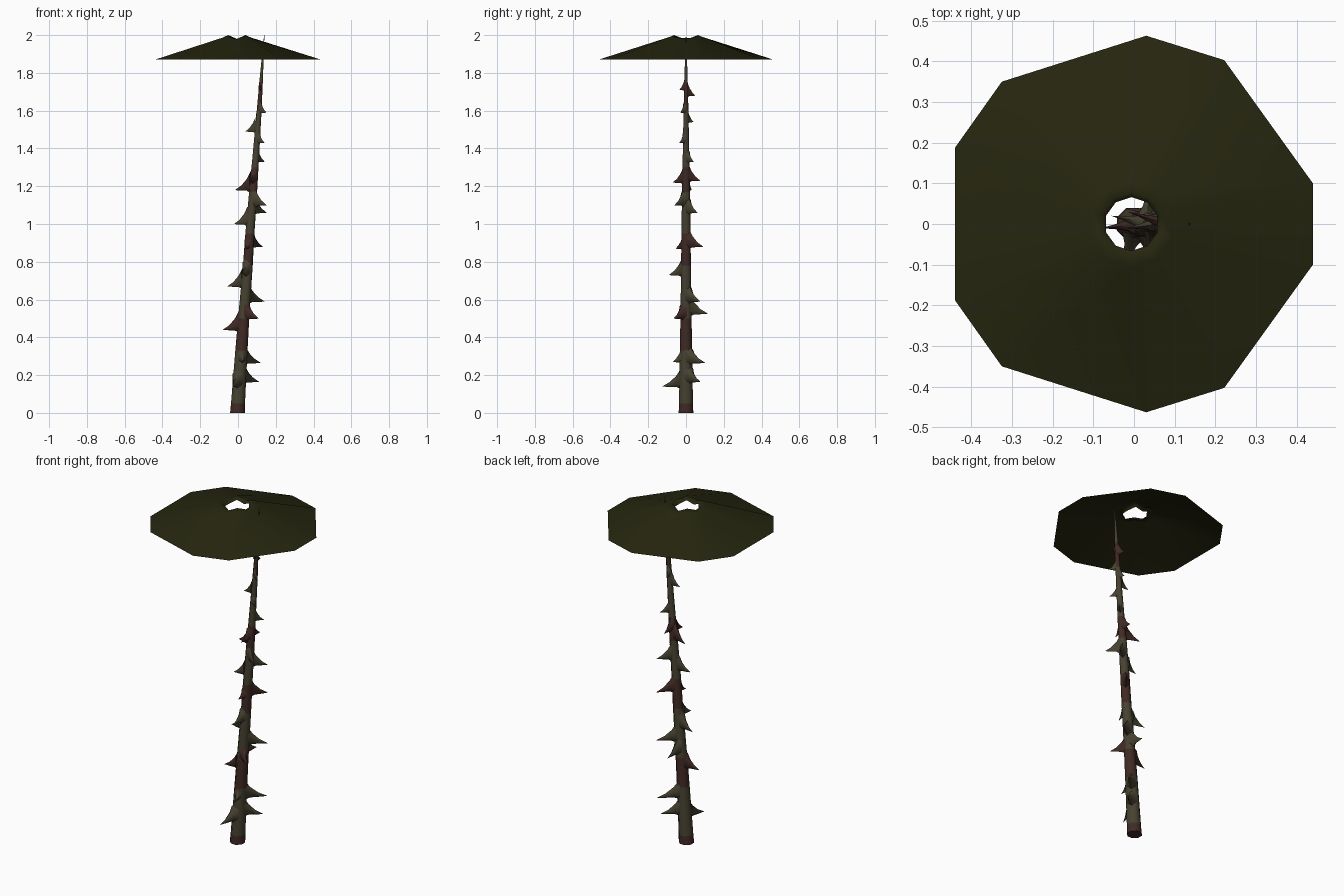
import bpy, bmesh, math
from mathutils import Vector

if "Cube" in bpy.data.objects:
    bpy.data.objects.remove(bpy.data.objects["Cube"])


def material(name, rgb):
    m = bpy.data.materials.new(name)
    m.diffuse_color = (*rgb, 1)
    m.use_nodes = True
    m.node_tree.nodes["Principled BSDF"].inputs["Base Color"].default_value = m.diffuse_color
    return m


LEAF = material("dark olive leaf", (0.019, 0.019, 0.005))
BARK = material("olive brown bark", (0.062, 0.053, 0.030))
RED = material("reddish brown bark", (0.052, 0.023, 0.018))


def finish(bm, name, mats, angle=60):
    mesh = bpy.data.meshes.new(name)
    bm.to_mesh(mesh)
    bm.free()
    ob = bpy.data.objects.new(name, mesh)
    bpy.context.collection.objects.link(ob)
    for m in mats:
        mesh.materials.append(m)
    bpy.ops.object.select_all(action='DESELECT')
    ob.select_set(True)
    bpy.context.view_layer.objects.active = ob
    bpy.ops.object.shade_smooth_by_angle(angle=math.radians(angle))
    return ob


def bridge(bm, a, b):
    n = len(a)
    return [bm.faces.new((a[i], a[(i + 1) % n], b[(i + 1) % n], b[i])) for i in range(n)]


# Stem centreline: height, x, radius
PATH = [(0, -0.003, 0.042), (0.05, 0.0, 0.040), (0.33, 0.018, 0.035), (0.5, 0.030, 0.032),
        (0.78, 0.052, 0.028), (0.95, 0.063, 0.026), (1.17, 0.080, 0.023), (1.3, 0.090, 0.020),
        (1.6, 0.112, 0.014), (1.75, 0.122, 0.010), (1.87, 0.130, 0.006), (2.0, 0.139, 0.001)]
RED_BANDS = [(0, 0.05), (0.33, 0.5), (0.78, 0.95), (1.17, 1.3), (1.6, 1.75)]


def is_red(z):
    return any(lo <= z <= hi for lo, hi in RED_BANDS)


def stem_at(z):
    for (z0, x0, r0), (z1, x1, r1) in zip(PATH, PATH[1:]):
        if z <= z1:
            t = (z - z0) / (z1 - z0)
            return x0 + t * (x1 - x0), r0 + t * (r1 - r0)
    return PATH[-1][1:]


# Stem: tapered leaning tube with alternating bark bands
bm = bmesh.new()
rings = []
for z, x, r in PATH:
    rings.append([bm.verts.new((x + r * math.cos(i * math.pi / 4 + math.pi / 8),
                                r * math.sin(i * math.pi / 4 + math.pi / 8), z)) for i in range(8)])
for k in range(len(rings) - 1):
    for f in bridge(bm, rings[k], rings[k + 1]):
        f.material_index = int(is_red((PATH[k][0] + PATH[k + 1][0]) / 2))
bm.faces.new(rings[0][::-1]).material_index = 1
bm.faces.new(rings[-1])
finish(bm, "stem", [BARK, RED])

# Thorns: tip positions, each a hooked cone growing out of the stem
TIPS = [(0.11, 0.075, 0.165), (-0.03, -0.125, 0.14), (0.12, 0.10, 0.265), (0.03, -0.07, 0.27),
        (-0.08, -0.01, 0.44), (0.11, -0.065, 0.50), (0.04, 0.115, 0.525), (0.14, 0.075, 0.59),
        (-0.055, 0.02, 0.67), (0.03, -0.09, 0.73), (0.13, 0.09, 0.88), (0.04, -0.055, 0.87),
        (-0.02, -0.01, 1.0), (0.15, 0.06, 1.06), (0.15, -0.06, 1.10), (-0.015, 0.03, 1.18),
        (0.09, 0.075, 1.23), (0.07, -0.07, 1.22), (0.14, 0.04, 1.33), (0.14, -0.035, 1.43),
        (0.04, 0.0, 1.49), (0.10, 0.04, 1.54), (0.15, -0.03, 1.59), (0.11, 0.05, 1.68),
        (0.12, -0.035, 1.71)]
bm = bmesh.new()
for tx, ty, tz in TIPS:
    cx, r = stem_at(tz)
    out = Vector((tx - cx, ty, 0))
    length = out.length
    out.normalize()
    side = Vector((-out.y, out.x, 0))
    reach = length - r * 0.7
    tall = min(0.055, 0.02 + reach * 0.45)
    rise = tall * 0.75
    prev = None
    faces = []
    for t, size in ((0, 1), (0.25, 0.55), (0.6, 0.24), (1, 0.015)):
        c = Vector((cx, 0, tz + rise * (1 - t) ** 1.5)) + out * (r * 0.7 + reach * t)
        ring = [bm.verts.new(c + side * min(r * 0.85, tall * 0.6) * size * math.cos(a)
                             + Vector((0, 0, tall * size * math.sin(a))))
                for a in (i * math.pi / 3 + math.pi / 6 for i in range(6))]
        if prev:
            faces += bridge(bm, prev, ring)
        prev = ring
    faces.append(bm.faces.new(prev))
    for f in faces:
        f.material_index = int(is_red(tz))
bmesh.ops.recalc_face_normals(bm, faces=bm.faces)
finish(bm, "thorns", [BARK, RED])

# Canopy: ten-sided shallow cone sheet with a wavy open crown
half = [(0.44, 0.10), (0.222, 0.403), (0.03, 0.463), (-0.325, 0.35), (-0.44, 0.188)]
rim = half + [(x, -y) for x, y in reversed(half)]
wave = [1.985, 2.0, 1.98, 2.0, 1.985] * 2
bm = bmesh.new()
outer = [bm.verts.new((x, y, 1.87)) for x, y in rim]


def crown(radius, drop):
    return [bm.verts.new((-0.006 + radius * math.cos(math.radians(18 + 36 * i)),
                          radius * math.sin(math.radians(18 + 36 * i)), wave[i] - drop))
            for i in range(10)]


shoulder, lip, inner = crown(0.105, 0.009), crown(0.078, 0.0), crown(0.066, 0.018)
for a, b in ((outer, shoulder), (shoulder, lip), (lip, inner)):
    bridge(bm, a, b)
finish(bm, "canopy", [LEAF], 80)
